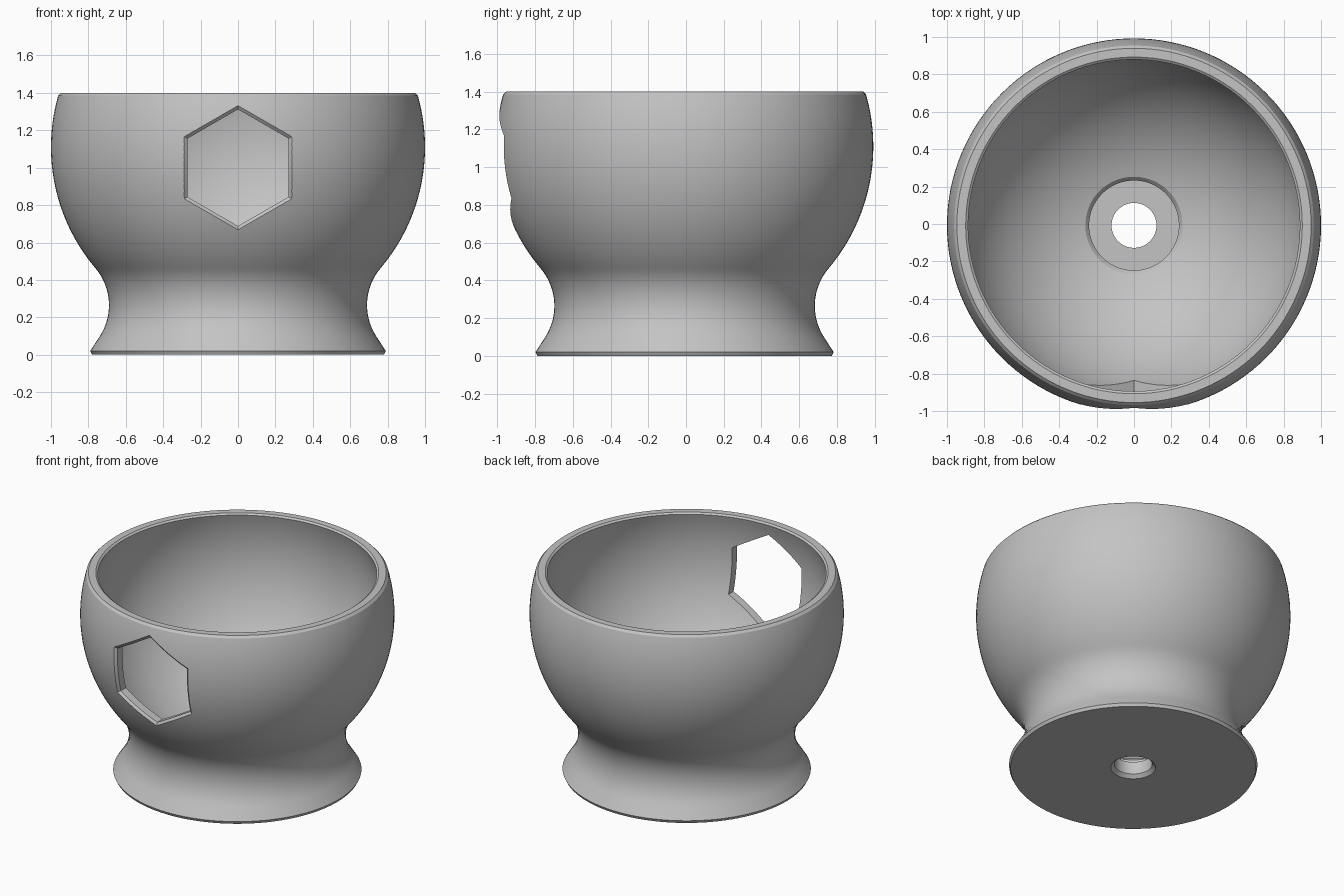
import bpy, bmesh, math
from mathutils import Matrix, Vector

cube = bpy.data.objects.get("Cube")
if cube:
    bpy.data.objects.remove(cube, do_unlink=True)

SHIFT_Y = -0.0075      # the front opening trims the front extent slightly
BALL_Z = 1.11          # centre of the spherical bowl
R_OUT, R_IN = 1.0, 0.93

grey = bpy.data.materials.new("plain grey")
grey.use_nodes = True
grey.diffuse_color = (0.55, 0.55, 0.55, 1)
grey.node_tree.nodes["Principled BSDF"].inputs["Base Color"].default_value = (0.55, 0.55, 0.55, 1)


def arc(cr, cz, radius, start, end, steps):
    """Points (r, z) on an arc between two angles in radians."""
    return [(cr + radius * math.cos(a), cz + radius * math.sin(a))
            for a in (start + (end - start) * i / steps for i in range(steps + 1))]


def make_object(name, bm):
    bmesh.ops.recalc_face_normals(bm, faces=bm.faces)
    mesh = bpy.data.meshes.new(name)
    bm.to_mesh(mesh)
    bm.free()
    obj = bpy.data.objects.new(name, mesh)
    bpy.context.collection.objects.link(obj)
    mesh.materials.append(grey)
    obj.location.y = SHIFT_Y
    return obj


def lathe(name, profile, segments=128):
    """Revolve a closed (r, z) profile about the z axis."""
    bm = bmesh.new()
    rings = []
    for i in range(segments):
        turn = Matrix.Rotation(2 * math.pi * i / segments, 3, 'Z')
        rings.append([bm.verts.new(turn @ Vector((r, 0, z))) for r, z in profile])
    n = len(profile)
    for i in range(segments):
        a, b = rings[i], rings[(i + 1) % segments]
        for j in range(n):
            k = (j + 1) % n
            bm.faces.new((a[j], b[j], b[k], a[k]))
    return make_object(name, bm)


# Outer wall: flared foot, rounded waist, spherical bowl
join = math.atan2(-0.845, 0.996)
waist = arc(0.996, 0.265, 0.306, math.pi + 0.57, join + math.pi, 16)
ball = arc(0, BALL_Z, R_OUT, join, math.asin(0.275), 40)[1:]
outer = [(0.143, 0), (0.78, 0), (0.79, 0.02)] + waist + ball + [(0.947, 1.4)]

# Inner wall: spherical cavity, round recess, central drain hole
cavity = arc(0, BALL_Z, R_IN, math.asin(0.28 / R_IN), -math.acos(0.26 / R_IN), 40)
inner = [(0.9, 1.4)] + cavity + [(0.24, 0.195), (0.24, 0.11), (0.12, 0.11), (0.12, 0.023)]

bowl = lathe("bowl", outer + inner)


def hexagon(radius, per_side=8):
    """Pointed-top hexagon in x and z with subdivided sides."""
    corners = [Vector((radius * math.sin(i * math.pi / 3), 0,
                       1 + radius * math.cos(i * math.pi / 3))) for i in range(6)]
    return [corners[i].lerp(corners[(i + 1) % 6], j / per_side)
            for i in range(6) for j in range(per_side)]


def on_ball(points, radius):
    return [Vector((p.x, -math.sqrt(radius ** 2 - p.x ** 2 - (p.z - BALL_Z) ** 2), p.z))
            for p in points]


def at_depth(points, y):
    return [Vector((p.x, y, p.z)) for p in points]


# Hexagonal window with a chamfered outer edge that follows the bowl
wide, narrow = hexagon(0.333), hexagon(0.312)
bm = bmesh.new()
loops = [[bm.verts.new(p) for p in ring] for ring in (
    at_depth(wide, -1.2), on_ball(wide, 1.001),
    on_ball(narrow, 0.982), at_depth(narrow, -0.6))]
for a, b in zip(loops, loops[1:]):
    for j in range(len(a)):
        k = (j + 1) % len(a)
        bm.faces.new((a[j], a[k], b[k], b[j]))
bm.faces.new(loops[0])
bm.faces.new(loops[-1])
cutter = make_object("window_cutter", bm)
cutter.hide_render = True

cut = bowl.modifiers.new("window", 'BOOLEAN')
cut.operation = 'DIFFERENCE'
cut.solver = 'EXACT'
cut.object = cutter

bpy.ops.object.select_all(action='DESELECT')
bowl.select_set(True)
bpy.context.view_layer.objects.active = bowl
bpy.ops.object.modifier_apply(modifier=cut.name)
bpy.data.objects.remove(cutter, do_unlink=True)
bpy.ops.object.shade_smooth_by_angle(angle=math.radians(25))
